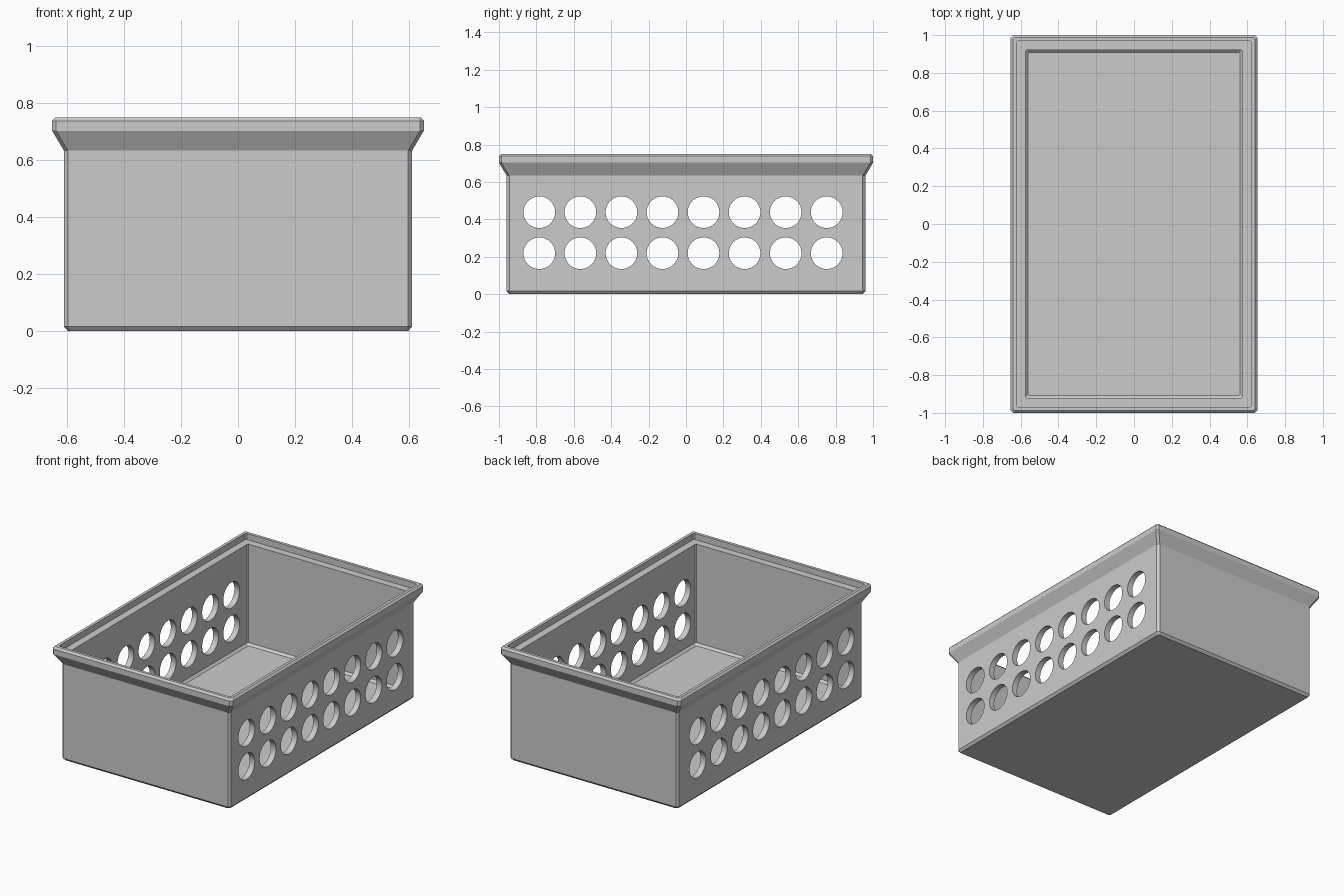
import bpy, bmesh
from math import radians
from mathutils import Matrix

cube = bpy.data.objects.get("Cube")
if cube:
    bpy.data.objects.remove(cube, do_unlink=True)

HALF_X, HALF_Y = 0.653, 1.0

grey = bpy.data.materials.new("plain grey plastic")
grey.use_nodes = True
colour = (0.6, 0.6, 0.6, 1)
grey.diffuse_color = colour
grey.node_tree.nodes["Principled BSDF"].inputs["Base Color"].default_value = colour


def make_object(name, bm):
    bmesh.ops.recalc_face_normals(bm, faces=bm.faces)
    mesh = bpy.data.meshes.new(name)
    bm.to_mesh(mesh)
    bm.free()
    mesh.materials.append(grey)
    obj = bpy.data.objects.new(name, mesh)
    bpy.context.collection.objects.link(obj)
    return obj


def ring(bm, inset, z, cut):
    """Rectangle with chamfered corners, inset from the rim."""
    x, y = HALF_X - inset, HALF_Y - inset
    points = [(x, y - cut), (x - cut, y), (cut - x, y), (-x, y - cut),
              (-x, cut - y), (cut - x, -y), (x - cut, -y), (x, cut - y)]
    return [bm.verts.new((px, py, z)) for px, py in points]


# Wall section, from the underside over the rim to the inside floor
section = [
    (0.055, 0.0, 0.01), (0.041, 0.016, 0.014),     # bottom chamfer
    (0.041, 0.634, 0.014), (0.0, 0.703, 0.014),    # flared lip
    (0.0, 0.738, 0.014), (0.012, 0.75, 0.01),      # rim edge
    (0.031, 0.75, 0.008), (0.031, 0.71, 0.008),    # recess for a lid
    (0.079, 0.71, 0.006),                          # ledge
    (0.079, 0.065, 0.006), (0.093, 0.051, 0.004),  # inner wall and floor chamfer
]
bm = bmesh.new()
rings = [ring(bm, *s) for s in section]
for low, high in zip(rings, rings[1:]):
    for i in range(8):
        j = (i + 1) % 8
        bm.faces.new((low[i], low[j], high[j], high[i]))
bm.faces.new(rings[0])
bm.faces.new(rings[-1])
crate = make_object("crate", bm)

# Two rows of round holes through both long sides
bm = bmesh.new()
for row in (1, 2):
    for col in range(8):
        place = Matrix.Translation((0, -0.016 + (col - 3.5) * 0.2195, row * 0.2193))
        bmesh.ops.create_cone(bm, cap_ends=True, segments=48, radius1=0.0845,
                              radius2=0.0845, depth=2,
                              matrix=place @ Matrix.Rotation(radians(90), 4, 'Y'))
cutter = make_object("hole_cutter", bm)
cutter.hide_render = True

bpy.ops.object.select_all(action='DESELECT')
bpy.context.view_layer.objects.active = crate
crate.select_set(True)
holes = crate.modifiers.new("holes", 'BOOLEAN')
holes.operation = 'DIFFERENCE'
holes.solver = 'EXACT'
holes.object = cutter
bpy.ops.object.modifier_apply(modifier=holes.name)
bpy.data.objects.remove(cutter, do_unlink=True)

bpy.ops.object.shade_smooth_by_angle(angle=radians(25))
